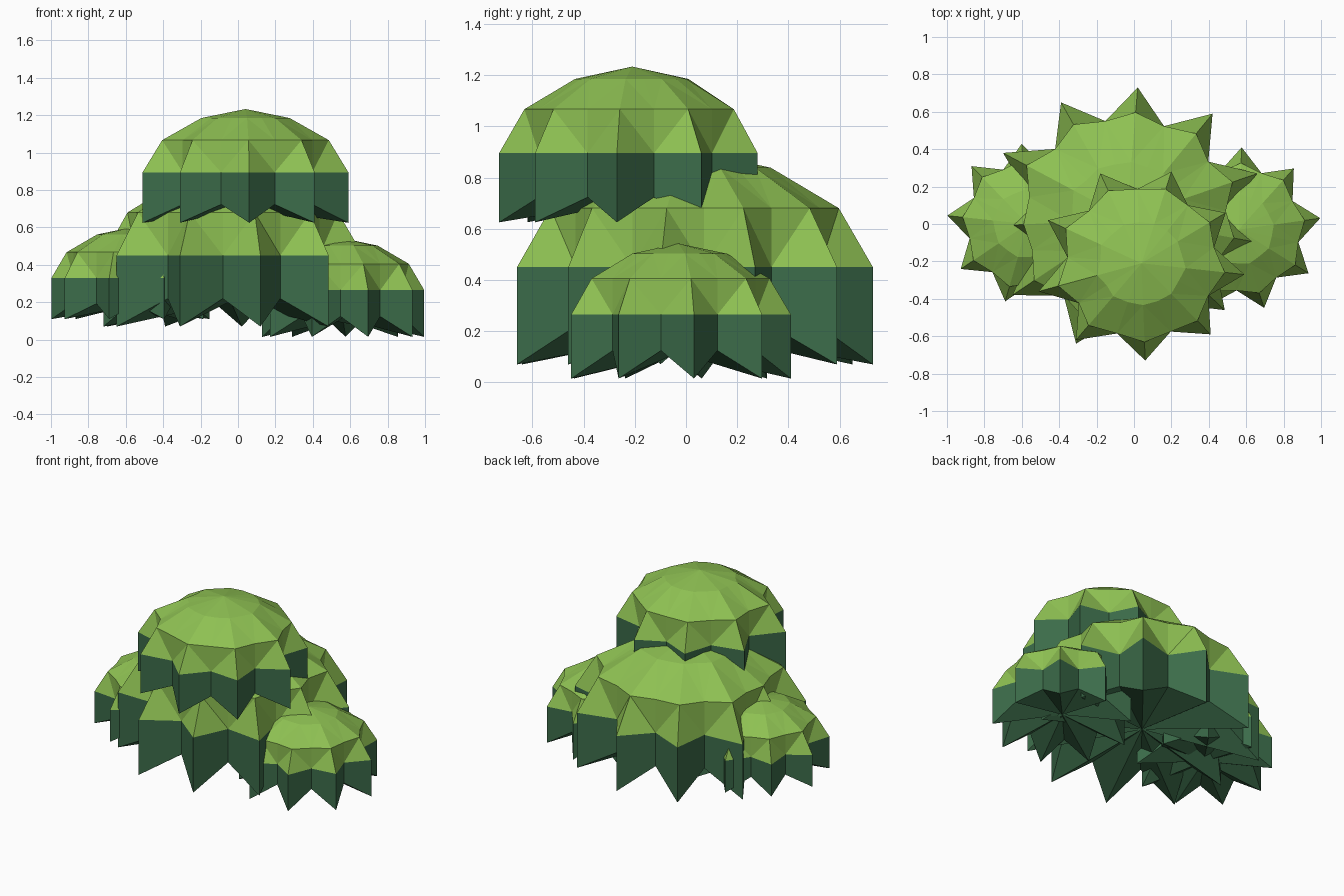
import bpy, bmesh, math

if "Cube" in bpy.data.objects:
    bpy.data.objects.remove(bpy.data.objects["Cube"])

def material(name, rgb):
    m = bpy.data.materials.new(name)
    m.diffuse_color = (*rgb, 1)
    m.use_nodes = True
    m.node_tree.nodes["Principled BSDF"].inputs["Base Color"].default_value = m.diffuse_color
    return m

LEAF = material("leaf_light", (0.27, 0.53, 0.085))
SHADE = material("leaf_dark", (0.045, 0.15, 0.068))

def clump(name, centre, tips, rim, drop):
    """Star-edged dome with vertical skirt, tooth tips and a closed underside."""
    cx, cy = centre
    polar = sorted((math.atan2(y - cy, x - cx) % math.tau, math.hypot(x - cx, y - cy))
                   for x, y in tips)
    n = len(polar)
    mean = sum(r for _, r in polar) / n
    # alternate tip and notch around the outline
    outline = []
    for i, (a, r) in enumerate(polar):
        b = polar[(i + 1) % n][0]
        if b < a:
            b += math.tau
        outline += [(a, r, True), ((a + b) / 2, mean, False)]
    # rings: tip radius, notch radius, tip height, notch height
    rings = [(0.43, 0.41, 0.54, 0.54), (0.81, 0.74, 0.32, 0.32),
             (1.0, 0.74, 0, 0), (1.0, 0.74, -drop / mean, -0.32)]
    bm = bmesh.new()
    apex = bm.verts.new((cx, cy, rim + 0.63 * mean))
    base = bm.verts.new((cx, cy, rim - 0.34 * mean))
    loops = []
    for tr, nr, tz, nz in rings:
        loop = []
        for a, r, tip in outline:
            q = r * (tr if tip else nr)
            z = rim + mean * (tz if tip else nz)
            loop.append(bm.verts.new((cx + q * math.cos(a), cy + q * math.sin(a), z)))
        loops.append(loop)
    m = 2 * n
    for i in range(m):
        j = (i + 1) % m
        bm.faces.new((apex, loops[0][i], loops[0][j]))
        for k in range(3):
            f = bm.faces.new((loops[k][i], loops[k + 1][i], loops[k + 1][j], loops[k][j]))
            f.material_index = 1 if k == 2 else 0
        bm.faces.new((base, loops[3][j], loops[3][i])).material_index = 1
    bmesh.ops.triangulate(bm, faces=[f for f in bm.faces if len(f.verts) == 4])
    bmesh.ops.recalc_face_normals(bm, faces=bm.faces)
    me = bpy.data.meshes.new(name)
    bm.to_mesh(me)
    bm.free()
    me.materials.append(LEAF)
    me.materials.append(SHADE)
    ob = bpy.data.objects.new(name, me)
    bpy.context.collection.objects.link(ob)
    return ob

def star(centre, radius, count, phase):
    return [(centre[0] + radius * math.cos(math.radians(phase + 360 * i / count)),
             centre[1] + radius * math.sin(math.radians(phase + 360 * i / count)))
            for i in range(count)]

# top clump
clump("top_clump", (0.04, -0.21),
      [(0.06, -0.73), (0.41, -0.59), (0.59, -0.27), (0.49, 0.06), (0.20, 0.28),
       (-0.18, 0.27), (-0.46, 0.02), (-0.51, -0.36), (-0.31, -0.62)], 0.895, 0.27)

# large middle clump
clump("middle_clump", (-0.04, 0.03),
      [(0.02, 0.73), (0.42, 0.59), (0.66, 0.27), (0.67, -0.10), (0.485, -0.46), (0.12, -0.66),
       (-0.31, -0.64), (-0.65, -0.38), (-0.72, -0.01), (-0.70, 0.38), (-0.39, 0.65)], 0.45, 0.38)

# low side clumps
clump("right_clump", (0.56, -0.03), star((0.56, -0.03), 0.44, 9, 8), 0.265, 0.25)
clump("left_clump", (-0.57, 0.0), star((-0.57, 0.0), 0.43, 9, 174), 0.33, 0.22)
